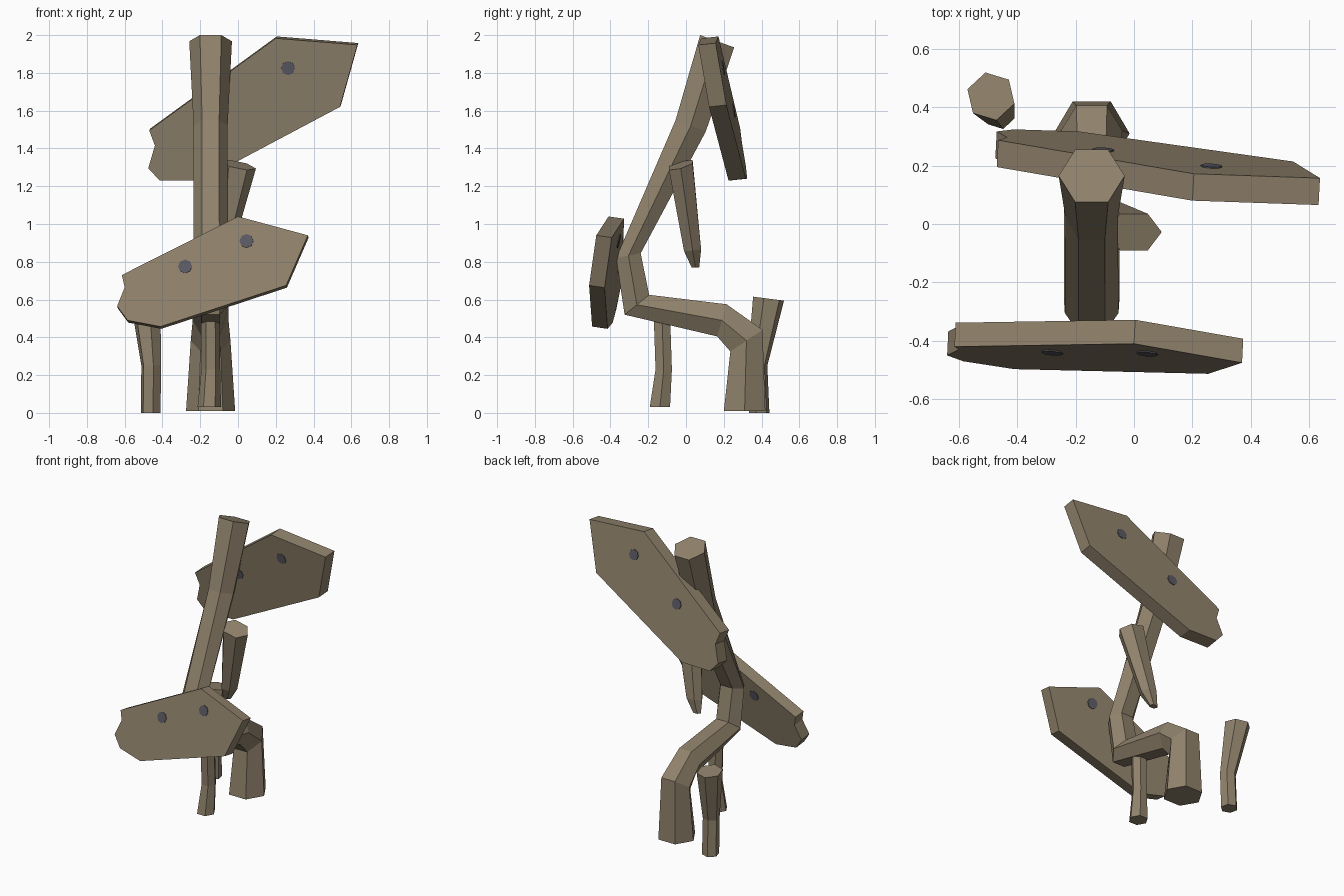
import bpy, bmesh, math
from mathutils import Vector
from mathutils.bvhtree import BVHTree

if "Cube" in bpy.data.objects:
    bpy.data.objects.remove(bpy.data.objects["Cube"])


def material(name, rgb):
    m = bpy.data.materials.new(name)
    m.diffuse_color = (*rgb, 1)
    m.use_nodes = True
    m.node_tree.nodes["Principled BSDF"].inputs["Base Color"].default_value = m.diffuse_color
    return m


WOOD = material("weathered wood", (0.28, 0.225, 0.15))
IRON = material("dull iron", (0.105, 0.10, 0.125))


def finish(bm, name, mat):
    bmesh.ops.recalc_face_normals(bm, faces=bm.faces)
    me = bpy.data.meshes.new(name)
    bm.to_mesh(me)
    bm.free()
    me.materials.append(mat)
    ob = bpy.data.objects.new(name, me)
    bpy.context.collection.objects.link(ob)
    return ob


def loft(name, rings):
    """Skin closed rings of points and cap both ends."""
    bm = bmesh.new()
    vs = [[bm.verts.new(p) for p in r] for r in rings]
    n = len(vs[0])
    for lo, hi in zip(vs, vs[1:]):
        for i in range(n):
            j = (i + 1) % n
            bm.faces.new((lo[i], lo[j], hi[j], hi[i]))
    bm.faces.new(vs[0][::-1])
    bm.faces.new(vs[-1])
    return finish(bm, name, WOOD)


def side_ring(cx, r, a, b, tilt=0):
    """Hexagon spanning side-view points a and b (y, z), radius r in x."""
    a, b = Vector(a), Vector(b)
    ring = []
    for k in range(6):
        t = k * math.pi / 3
        c = (a + b) / 2 + (b - a) / 2 * math.sin(t) / math.sin(math.pi / 3)
        dx = r * math.cos(t)
        ring.append((cx + dx, c.x, c.y + tilt * dx))
    return ring


def flat_ring(x, y, z, r, turn=0):
    return [(x + r * math.cos(turn + k * math.pi / 3),
             y + r * math.sin(turn + k * math.pi / 3), z) for k in range(6)]


# crooked trunk
loft("crooked_post", [side_ring(-0.145, r, a, b) for r, a, b in (
    (0.13, (0.20, 0.01), (0.42, 0.01)),
    (0.105, (0.235, 0.325), (0.405, 0.44)),
    (0.095, (0.165, 0.405), (0.215, 0.575)),
    (0.095, (-0.325, 0.52), (-0.195, 0.625)),
    (0.092, (-0.37, 0.82), (-0.24, 0.845)),
    (0.09, (-0.055, 1.55), (0.105, 1.49)),
    (0.113, (0.075, 2.0), (0.255, 1.935)))])

# broken branch hanging behind the trunk
loft("broken_branch", [
    side_ring(0.0, 0.095, (-0.09, 1.295), (0.035, 1.33), -0.2),
    side_ring(-0.09, 0.06, (-0.01, 0.855), (0.08, 0.865)),
    side_ring(-0.12, 0.03, (0.03, 0.77), (0.07, 0.77))])

# small supporting stakes
turn = math.radians(43)
loft("back_stake", [
    flat_ring(-0.462, 0.388, 0.0, 0.055, turn),
    flat_ring(-0.46, 0.378, 0.25, 0.054, turn),
    [(x, y, z - 0.13 * (y - 0.435)) for x, y, z in
     flat_ring(-0.49, 0.437, 0.605, 0.084, turn)]])
loft("front_stake", [
    flat_ring(-0.152, -0.138, 0.032, 0.062),
    flat_ring(-0.144, -0.118, 0.23, 0.05),
    flat_ring(-0.146, -0.128, 0.53, 0.05)])


# sign boards with nail heads on both sides
def sign_board(name, outline, thickness, nails):
    back = [Vector(p) + Vector(thickness) for p in outline]
    board = loft(name, [outline, back])
    bm = bmesh.new()
    bm.from_mesh(board.data)
    tree = BVHTree.FromBMesh(bm)
    bm.free()
    for i, (x, z) in enumerate(nails):
        for side, s in (("front", -1), ("back", 1)):
            hit, nrm, _, _ = tree.ray_cast(Vector((x, s * 3, z)), Vector((0, -s, 0)))
            if hit is None:
                continue
            head = bmesh.new()
            bmesh.ops.create_cone(head, cap_ends=True, segments=8, radius1=0.037,
                                  radius2=0.037, depth=0.009)
            ob = finish(head, f"{name}_nail_{side}_{i + 1}", IRON)
            ob.rotation_euler = nrm.to_track_quat('Z', 'Y').to_euler()
            ob.location = hit


sign_board("lower_board", [
    (-0.615, -0.42, 0.73), (0, -0.41, 1.04), (0.37, -0.475, 0.94),
    (0.255, -0.513, 0.675), (-0.41, -0.497, 0.457), (-0.585, -0.47, 0.49),
    (-0.64, -0.45, 0.565), (-0.60, -0.43, 0.665)],
    (0.004, 0.082, -0.012), [(-0.28, 0.775), (0.045, 0.91)])
sign_board("upper_board", [
    (-0.47, 0.195, 1.495), (0.2, 0.08, 1.983), (0.632, 0.065, 1.948),
    (0.54, 0.122, 1.62), (-0.195, 0.225, 1.23), (-0.415, 0.232, 1.23),
    (-0.475, 0.225, 1.295), (-0.44, 0.205, 1.415)],
    (0.005, 0.092, 0.01), [(0.265, 1.825), (-0.105, 1.60)])
